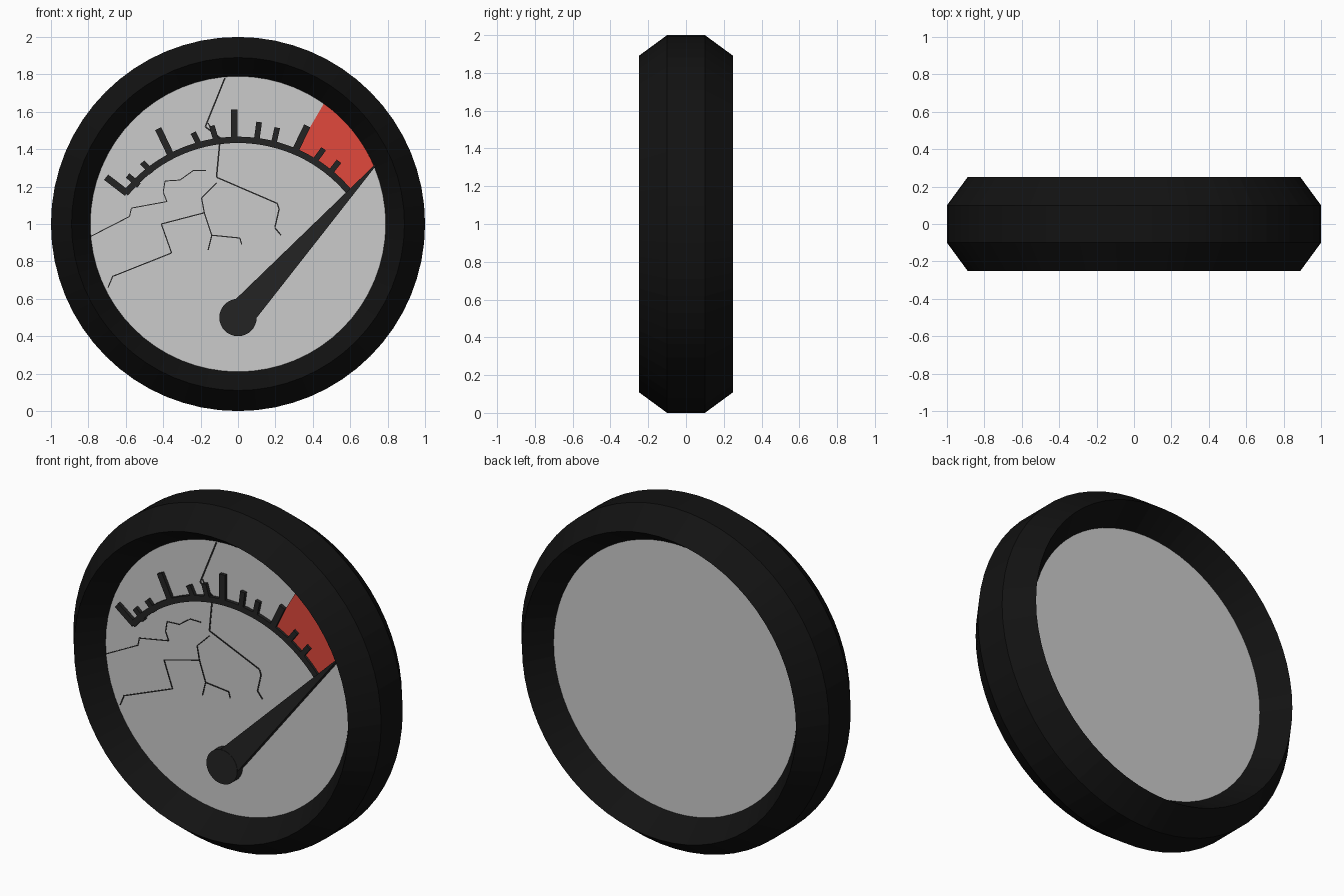
import bpy, bmesh
from math import sin, cos, pi, radians, atan2
from mathutils import Vector

if "Cube" in bpy.data.objects:
    bpy.data.objects.remove(bpy.data.objects["Cube"])

FACE = -0.10   # y of the dial surface
SEG = 64


def material(name, rgb):
    m = bpy.data.materials.new(name)
    m.diffuse_color = (*rgb, 1)
    m.use_nodes = True
    m.node_tree.nodes["Principled BSDF"].inputs["Base Color"].default_value = m.diffuse_color
    return m


black = material("black_rim", (0.006, 0.006, 0.006))
dark = material("dark_marks", (0.017, 0.017, 0.017))
red = material("red_zone", (0.75, 0.065, 0.045))


def finish(name, bm, mat):
    bmesh.ops.recalc_face_normals(bm, faces=bm.faces[:])
    me = bpy.data.meshes.new(name)
    bm.to_mesh(me)
    bm.free()
    ob = bpy.data.objects.new(name, me)
    bpy.context.collection.objects.link(ob)
    if mat:
        me.materials.append(mat)
    return ob


def prisms(name, outlines, y0, y1, mat=None):
    """Extrude x/z outlines from y0 to y1 into one object."""
    bm = bmesh.new()
    for pts in outlines:
        a = [bm.verts.new((x, y0, z)) for x, z in pts]
        b = [bm.verts.new((x, y1, z)) for x, z in pts]
        bm.faces.new(a)
        bm.faces.new(b[::-1])
        n = len(pts)
        for i in range(n):
            j = (i + 1) % n
            bm.faces.new((a[i], b[i], b[j], a[j]))
    return finish(name, bm, mat)


def arc(cx, cz, r, a0, a1, n):
    return [(cx + r * cos(radians(a0 + (a1 - a0) * i / n)),
             cz + r * sin(radians(a0 + (a1 - a0) * i / n))) for i in range(n + 1)]


def bar(p, q, w0, w1=None):
    """Four-cornered strip from p to q."""
    w1 = w0 if w1 is None else w1
    p, q = Vector(p), Vector(q)
    d = (q - p).normalized()
    n = Vector((-d.y, d.x)) / 2
    return [tuple(v) for v in (p + n * w0, q + n * w1, q - n * w1, p - n * w0)]


# Rim: hexagonal profile swept around the y axis
profile = [(1, -0.1), (1, 0.1), (0.89, 0.25), (0.79, 0.1), (0.79, -0.1), (0.89, -0.25)]
bm = bmesh.new()
rings = [[bm.verts.new((r * cos(2 * pi * i / SEG), y, 1 + r * sin(2 * pi * i / SEG)))
          for r, y in profile] for i in range(SEG)]
for i in range(SEG):
    a, b = rings[i], rings[(i + 1) % SEG]
    for k in range(6):
        j = (k + 1) % 6
        bm.faces.new((a[k], a[j], b[j], b[k]))
finish("rim", bm, black)

# Dial plate
prisms("dial_plate", [arc(0, 1, 0.792, 0, 360, SEG)[:-1]], FACE, 0.1)

# Red danger zone
CZ, R = 0.676, 0.774
prisms("danger_zone", [arc(0, 1, 0.79, 22.7, 54.5, 10) + arc(0, CZ, R, 66.5, 40, 10)],
       FACE - 0.006, 0.098, red)

# Scale arc
prisms("scale_arc", [arc(0, CZ, R + 0.017, 39.5, 141, 32) + arc(0, CZ, R - 0.017, 141, 39.5, 32)],
       FACE - 0.02, FACE + 0.01, dark)

# Scale ticks
major = [((-.594, 1.165), (-.705, 1.25)), ((-.36, 1.37), (-.427, 1.51)),
         ((-.02, 1.45), (-.02, 1.612)), ((.305, 1.39), (.37, 1.525))]
minor = [((-.53, 1.205), (-.59, 1.26)), ((-.46, 1.275), (-.512, 1.33)),
         ((-.205, 1.42), (-.24, 1.488)), ((-.115, 1.44), (-.14, 1.525)),
         ((.1, 1.45), (.113, 1.545)), ((.19, 1.425), (.21, 1.515)),
         ((.405, 1.33), (.458, 1.402)), ((.485, 1.265), (.54, 1.335))]
prisms("major_ticks", [bar(p, q, 0.036) for p, q in major], FACE - 0.02, FACE + 0.01, dark)
prisms("minor_ticks", [bar(p, q, 0.03) for p, q in minor], FACE - 0.02, FACE + 0.01, dark)

# Needle and pivot
prisms("needle", [bar((0.02, 0.522), (0.735, 1.315), 0.155, 0.008)], FACE - 0.048, FACE + 0.01, dark)
prisms("needle_pivot", [arc(0, 0.5, 0.1, 0, 360, 32)[:-1]], FACE - 0.05, FACE + 0.01, dark)

# Glass cracks: thin strips, each path with its own width
cracks = [
    (.008, [(-.07, 1.78), (-.175, 1.52), (-.095, 1.46), (-.115, 1.25)]),
    (.006, [(-.15, 1.76), (-.16, 1.54), (-.12, 1.47)][1:]),
    (.007, [(-.115, 1.25), (.21, 1.11), (.22, 1.08), (.197, .98), (.23, .94)]),
    (.006, [(-.115, 1.22), (-.195, 1.14), (-.18, 1.06), (-.41, 1.0), (-.355, .845),
            (-.67, .72), (-.695, .66)]),
    (.006, [(-.18, 1.06), (-.14, .94), (-.16, .86)]),
    (.006, [(-.14, .94), (.01, .925), (.02, .89)]),
    (.005, [(-.17, 1.285), (-.24, 1.285), (-.31, 1.235), (-.39, 1.23), (-.4, 1.17),
            (-.38, 1.12), (-.57, 1.085), (-.58, 1.04), (-.785, .935)]),
]
prisms("cracks", [bar(p, q, w) for w, path in cracks for p, q in zip(path, path[1:])],
       FACE - 0.003, FACE + 0.005, dark)
